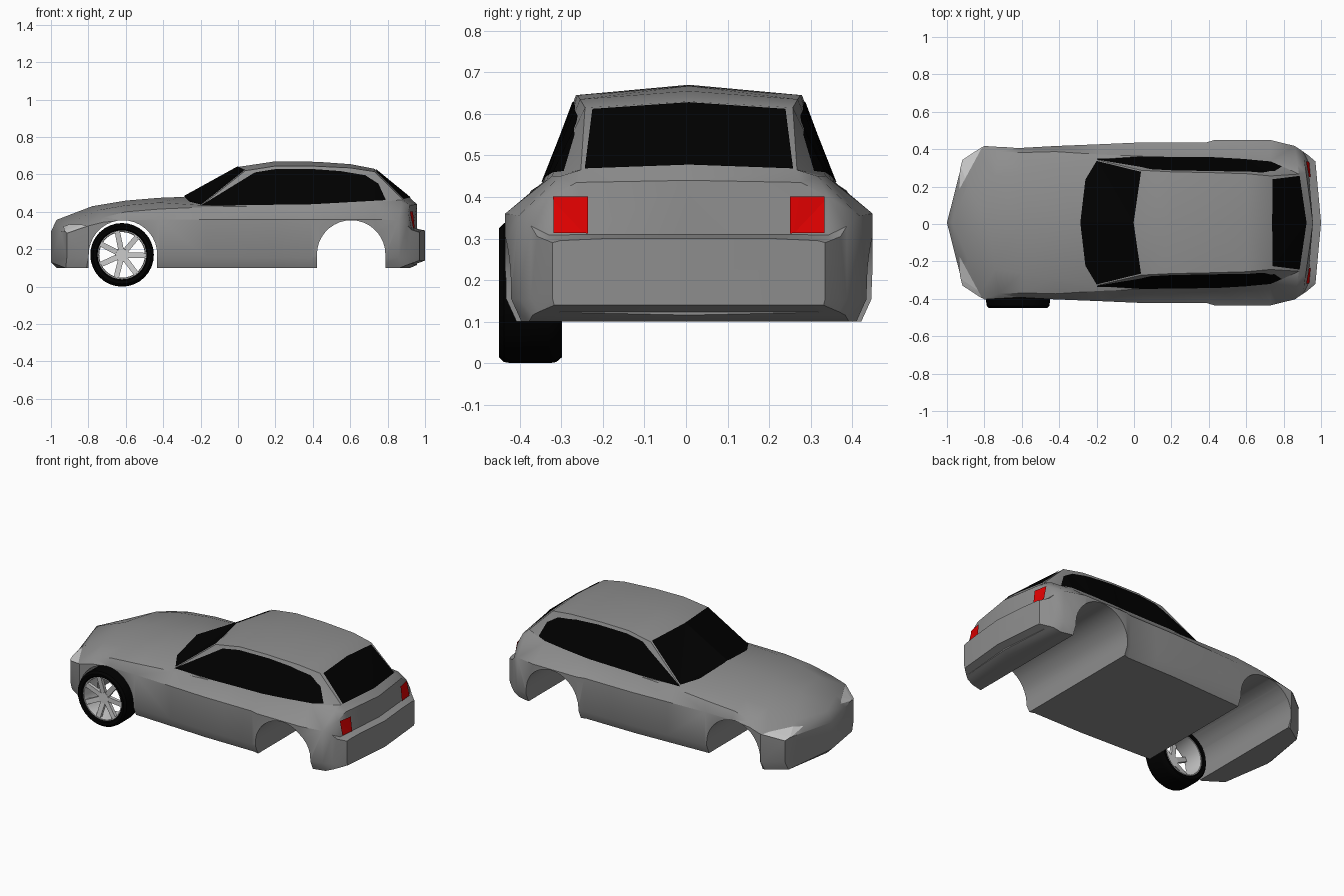
import bpy, bmesh
from math import sin, cos, pi, radians
from mathutils import Vector

if "Cube" in bpy.data.objects:
    bpy.data.objects.remove(bpy.data.objects["Cube"])

Y0 = 0.007  # body centre line (the single wheel sticks out on -y)


def material(name, c):
    m = bpy.data.materials.new(name)
    m.diffuse_color = (*c, 1)
    m.use_nodes = True
    m.node_tree.nodes["Principled BSDF"].inputs["Base Color"].default_value = m.diffuse_color
    return m


PAINT = material("paint", (0.27, 0.27, 0.27))
BLACK = material("black", (0, 0, 0))
RED = material("red", (0.75, 0, 0))
SILVER = material("silver", (0.8, 0.8, 0.8))


def make(name, bm, mat=None, y=0.0, smooth=None):
    me = bpy.data.meshes.new(name)
    bm.to_mesh(me)
    bm.free()
    ob = bpy.data.objects.new(name, me)
    ob.location.y = y
    bpy.context.collection.objects.link(ob)
    if mat:
        me.materials.append(mat)
    if smooth:
        shade(ob, smooth)
    return ob


def shade(ob, deg):
    bpy.ops.object.select_all(action='DESELECT')
    ob.select_set(True)
    bpy.context.view_layer.objects.active = ob
    bpy.ops.object.shade_smooth_by_angle(angle=radians(deg))


def mirror_y(bm):
    d = bmesh.ops.duplicate(bm, geom=bm.verts[:] + bm.edges[:] + bm.faces[:])["geom"]
    for v in d:
        if isinstance(v, bmesh.types.BMVert):
            v.co.y *= -1
    bmesh.ops.reverse_faces(bm, faces=[f for f in d if isinstance(f, bmesh.types.BMFace)])
    bmesh.ops.remove_doubles(bm, verts=bm.verts[:], dist=1e-5)


# Body sections: x centre, x edge, half width, shoulder z, belt y z, roof edge y z, centre z
SECTIONS = [
    (-1.0, -.915, .335, .285, .30, .295, .20, .297, .295),
    (-.97, -.80, .41, .325, .37, .335, .20, .35, .357),
    (-.78, -.72, .405, .345, .38, .37, .25, .41, .43),
    (-.60, -.60, .40, .355, .375, .40, .27, .435, .46),
    (-.42, -.42, .41, .36, .38, .415, .29, .45, .475),
    (-.29, -.17, .42, .36, .365, .425, .335, .435, .48),
    (0.0, .06, .43, .36, .355, .43, .28, .62, .64),
    (.20, .20, .43, .36, .352, .432, .272, .645, .67),
    (.39, .39, .43, .36, .35, .435, .268, .645, .668),
    (.43, .43, .442, .36, .35, .437, .267, .643, .667),
    (.60, .60, .442, .36, .342, .442, .262, .635, .655),
    (.73, .73, .442, .36, .33, .45, .25, .615, .63),
    (.92, .86, .41, .355, .31, .45, .26, .465, .475),
    (.957, .904, .38, .33, .335, .40, .27, .435, .44),
    (.957, .926, .365, .305, .335, .308, .25, .31, .31),
    (1.0, .97, .328, .29, .31, .295, .20, .30, .30),
]


def body_mesh():
    bm = bmesh.new()
    rings = []
    for xc, xe, w, zs, yb, zb, yr, zr, zc in SECTIONS:
        b = .1 + .36 * max(0, xe - .86)
        taper = .025 if xe < .87 else .004
        pts = [(0, .13 if xc == -1 else b), (w - taper, b), (w, .155), (w, zs), (yb, zb), (yr, zr), (0, zc)]
        rings.append([bm.verts.new((xc + (xe - xc) * y / w, y, z)) for y, z in pts])
    for a, b in zip(rings, rings[1:]):
        for i in range(6):
            bm.faces.new((a[i], b[i], b[i + 1], a[i + 1]))
    bm.faces.new(rings[0])
    bm.faces.new(rings[-1][::-1])
    bmesh.ops.triangulate(bm, faces=[f for f in bm.faces if len(f.verts) == 4])
    mirror_y(bm)
    bmesh.ops.recalc_face_normals(bm, faces=bm.faces[:])
    return bm


def panel(name, axis, outline, mat, lift=.004):
    """Cut a convex outline (seen along an axis) out of the body skin and lift it off."""
    bm = body_mesh()
    u, v = [i for i in range(3) if i != axis]
    bmesh.ops.delete(bm, geom=[f for f in bm.faces if f.normal[axis] < .15], context='FACES')

    def cut(co, no):
        bmesh.ops.bisect_plane(bm, geom=bm.verts[:] + bm.edges[:] + bm.faces[:], dist=1e-6,
                               plane_co=co, plane_no=no, clear_outer=True)
    cut((0, 0, 0), (0, -1, 0))
    mid = [sum(p[k] for p in outline) / len(outline) for k in (0, 1)]
    for p, q in zip(outline, outline[1:] + outline[:1]):
        co, no = Vector((0, 0, 0)), Vector((0, 0, 0))
        co[u], co[v] = p
        no[u], no[v] = q[1] - p[1], p[0] - q[0]
        if no[u] * (mid[0] - p[0]) + no[v] * (mid[1] - p[1]) > 0:
            no.negate()
        cut(co, no)
    bm.normal_update()
    shifts = [(w, w.normal * lift) for w in bm.verts]
    for w, s in shifts:
        if abs(w.co.y) < 1e-4:
            s.y = 0
        w.co += s
    mirror_y(bm)
    return make(name, bm, mat, Y0)


# Body shell with full-width wheel arches cut out
body = make("body", body_mesh(), PAINT, Y0)
for cx in (-.615, .605):
    bm = bmesh.new()
    prof = [(cx + .183, -.05)] + [(cx + .183 * cos(pi * k / 18), .172 + .183 * sin(pi * k / 18))
                                  for k in range(19)] + [(cx - .183, -.05)]
    f = bm.faces.new([bm.verts.new((x, -.6, z)) for x, z in prof])
    ext = bmesh.ops.extrude_face_region(bm, geom=[f])["geom"]
    bmesh.ops.translate(bm, vec=(0, 1.2, 0), verts=[e for e in ext if isinstance(e, bmesh.types.BMVert)])
    bmesh.ops.recalc_face_normals(bm, faces=bm.faces[:])
    cutter = make("arch_cutter", bm, PAINT)
    cutter.hide_render = True
    mod = body.modifiers.new("arch", 'BOOLEAN')
    mod.operation, mod.object, mod.solver = 'DIFFERENCE', cutter, 'EXACT'
    bpy.context.view_layer.objects.active = body
    bpy.ops.object.modifier_apply(modifier=mod.name)
    bpy.data.objects.remove(cutter)
shade(body, 30)

# Glass
panel("side_windows", 1, [(-.2, .432), (.4, .440), (.79, .462), (.75, .55), (.68, .595), (.55, .617),
                          (.4, .628), (.2, .628), (.09, .61)], BLACK, .002)
panel("windscreen", 2, [(-.285, 0), (0, 0), (.038, .272), (-.2, .33), (-.26, .23)], BLACK)
panel("rear_window", 0, [(0, .475), (.25, .466), (.232, .609), (0, .625)], BLACK)

# Lamps
panel("tail_lights", 0, [(.242, .312), (.325, .312), (.325, .40), (.242, .40)], RED, .008)
panel("headlights", 2, [(-.93, .18), (-.925, .345), (-.80, .42)], SILVER)

# Single front wheel
WX, WZ = -.62, .17


def lathe(name, prof, mat, steps=32):
    bm = bmesh.new()
    rings = [[bm.verts.new((WX + r * cos(2 * pi * k / steps), y, WZ + r * sin(2 * pi * k / steps)))
              for r, y in prof] for k in range(steps)]
    n = len(prof)
    for a, b in zip(rings, rings[1:] + rings[:1]):
        for i in range(n):
            bm.faces.new((a[i], a[(i + 1) % n], b[(i + 1) % n], b[i]))
    bmesh.ops.recalc_face_normals(bm, faces=bm.faces[:])
    return make(name, bm, mat, 0, 35)


lathe("tyre", [(.13, -.435), (.138, -.447), (.155, -.45), (.167, -.438), (.17, -.42), (.17, -.33),
               (.167, -.312), (.155, -.298), (.138, -.30), (.13, -.308)], BLACK)
lathe("rim", [(.131, -.437), (.131, -.306), (.125, -.306), (.122, -.42), (.125, -.437)], SILVER)
lathe("hub", [(.001, -.425), (.034, -.425), (.038, -.40), (.001, -.40)], SILVER, 14)
bm = bmesh.new()
for k in range(7):
    a = 2 * pi * k / 7 + pi / 2 + .2
    d, s = Vector((cos(a), 0, sin(a))), Vector((-sin(a), 0, cos(a)))
    quad = [(.02, -.015, -.422), (.125, -.014, -.435), (.125, .014, -.435), (.02, .015, -.422)]
    f, b = [[bm.verts.new(Vector((WX, y + dy, WZ)) + d * r + s * t) for r, t, y in quad] for dy in (0, .02)]
    bm.faces.new(f)
    bm.faces.new(b[::-1])
    for i in range(4):
        j = (i + 1) % 4
        bm.faces.new((f[j], f[i], b[i], b[j]))
bmesh.ops.recalc_face_normals(bm, faces=bm.faces[:])
make("spokes", bm, SILVER)
